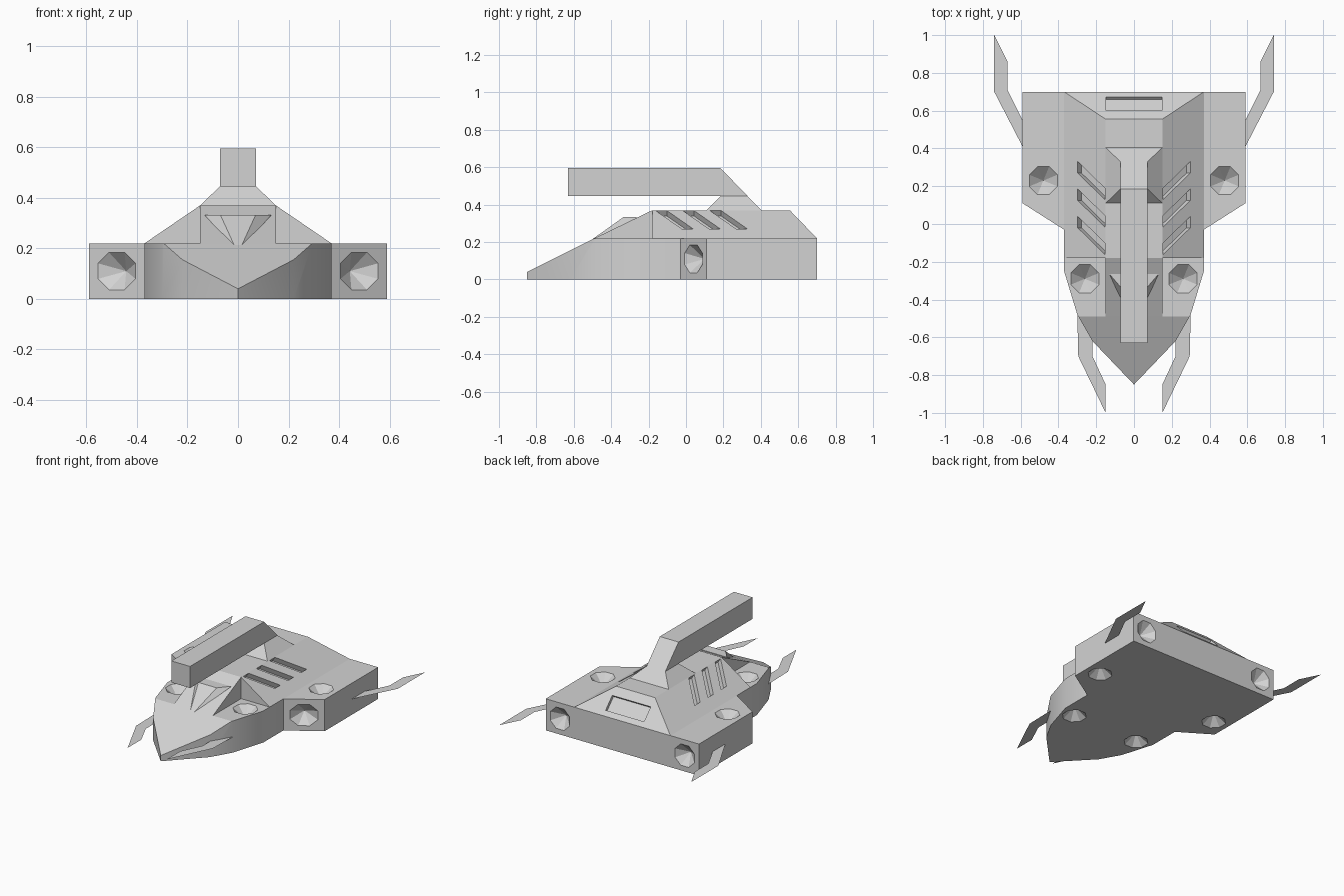
import bpy, bmesh, math
from mathutils import Vector

cube = bpy.data.objects.get("Cube")
if cube:
    bpy.data.objects.remove(cube, do_unlink=True)

grey = bpy.data.materials.new("light_grey")
grey.use_nodes = True
grey.diffuse_color = (0.65, 0.65, 0.65, 1)
grey.node_tree.nodes["Principled BSDF"].inputs["Base Color"].default_value = (0.65, 0.65, 0.65, 1)


def finish(name, bm):
    bmesh.ops.recalc_face_normals(bm, faces=bm.faces[:])
    mesh = bpy.data.meshes.new(name)
    bm.to_mesh(mesh)
    bm.free()
    mesh.materials.append(grey)
    ob = bpy.data.objects.new(name, mesh)
    bpy.context.collection.objects.link(ob)
    return ob


def both(points):
    """Points together with their mirror images across x = 0."""
    return [(s * x, y, z) for x, y, z in points for s in (1, -1)]


def add_hull(bm, points):
    verts = [bm.verts.new(p) for p in points]
    bmesh.ops.convex_hull(bm, input=verts)


def convex(name, points):
    bm = bmesh.new()
    add_hull(bm, points)
    bmesh.ops.dissolve_limit(bm, angle_limit=0.01, verts=bm.verts[:], edges=bm.edges[:])
    return finish(name, bm)


def carve(ob, solids):
    """Cut a list of convex solids out of an object."""
    bm = bmesh.new()
    for points in solids:
        add_hull(bm, points)
    cutter = finish("cutter", bm)
    cutter.hide_render = True
    mod = ob.modifiers.new("carve", 'BOOLEAN')
    mod.operation = 'DIFFERENCE'
    mod.solver = 'EXACT'
    mod.object = cutter
    bpy.context.view_layer.objects.active = ob
    bpy.ops.object.modifier_apply(modifier=mod.name)
    bpy.data.objects.remove(cutter, do_unlink=True)


def cone_pit(centre, u, v, normal):
    """Octagonal cone sunk into a face spanned by u and v."""
    c, u, v, n = Vector(centre), Vector(u), Vector(v), Vector(normal).normalized()
    ring = []
    for i in range(8):
        a = math.radians(22.5 + 45 * i)
        ring.append(c + 0.081 * (u * math.cos(a) + v * math.sin(a)) + n * 0.0005)
    return ring + [c - n * 0.07, c + n * 0.04]


# Lower hull: arrow-shaped slab with a sloping nose
half = [(0.22, -0.62), (0.30, -0.48), (0.37, -0.25), (0.37, -0.03), (0.59, 0.11), (0.59, 0.70)]
outline = [(0, -0.85)] + half + [(-x, y) for x, y in reversed(half)]
bm = bmesh.new()
base = bm.faces.new([bm.verts.new((x, y, 0)) for x, y in outline])
top = bmesh.ops.extrude_face_region(bm, geom=[base])
bmesh.ops.translate(bm, vec=(0, 0, 0.22), verts=[g for g in top["geom"] if isinstance(g, bmesh.types.BMVert)])
cut = bmesh.ops.bisect_plane(bm, geom=bm.verts[:] + bm.edges[:] + bm.faces[:],
                             plane_co=(0, -0.85, 0.04), plane_no=(0, -0.5, 1), clear_outer=True)
bmesh.ops.edgeloop_fill(bm, edges=[g for g in cut["geom_cut"] if isinstance(g, bmesh.types.BMEdge)])
hull = finish("lower_hull", bm)

# Cone-shaped thruster pits on the top, bottom, wing fronts and rear
X, Y, Z = Vector((1, 0, 0)), Vector((0, 1, 0)), Vector((0, 0, 1))
pits = []
for s in (1, -1):
    for x, y in ((0.48, 0.23), (0.26, -0.29)):
        pits.append(cone_pit((s * x, y, 0.22), X, Y, Z))
        pits.append(cone_pit((s * x, y, 0), X, Y, -Z))
    pits.append(cone_pit((s * 0.48, 0.70, 0.11), X, Z, Y))
    pits.append(cone_pit((s * 0.48, 0.04, 0.11), (1, s * 0.636, 0), Z, (s * 0.636, -1, 0)))
carve(hull, pits)
bpy.ops.object.select_all(action='DESELECT')
hull.select_set(True)
bpy.context.view_layer.objects.active = hull
bpy.ops.object.shade_smooth_by_angle(angle=math.radians(25))

# Raised ridge with sloping sides and rear
ridge = convex("upper_ridge", both([(0.37, -0.18, 0.22), (0.37, 0.70, 0.22),
                                    (0.15, -0.18, 0.37), (0.15, 0.555, 0.37)]))
slots = []
slope = Vector((0.15, 0, 0.22)).normalized()
for s in (1, -1):
    n = Vector((s * slope.x, 0, slope.z))
    for k in range(3):
        y = -0.145 * k
        corners = [Vector((s * x, y + dy, 0.37 - (x - 0.15) * 0.15 / 0.22))
                   for x, dy in ((0.298, 0.33), (0.298, 0.27), (0.153, 0.128), (0.153, 0.188))]
        slots.append([c + n * d for c in corners for d in (0.02, -0.035)])
# Rear hatch recess
rear = Vector((0, 0.15, 0.145)).normalized()
hatch = [Vector((x, y, 0.37 - (y - 0.555) * 0.15 / 0.145)) for x in (-0.148, 0.148) for y in (0.60, 0.673)]
slots.append([c + rear * d for c in hatch for d in (0.02, -0.02)])
carve(ridge, slots)

# Sloping centre deck and low hump ahead of the ridge
convex("front_deck", both([(0.15, -0.49, 0.22), (0.15, -0.18, 0.22), (0.15, -0.18, 0.37)]))
convex("deck_hump", [(0, -0.55, 0.18), (0, -0.45, 0.2)] + both(
    [(0.13, -0.265, 0.333), (0.07, -0.335, 0.333), (0.13, -0.265, 0.25)]))

# Gun: flared neck and square barrel with a slanted rear
convex("gun_neck", both([(0.15, 0.11, 0.37), (0.15, 0.405, 0.37), (0.072, 0.185, 0.445), (0.072, 0.33, 0.445)]))
convex("gun_barrel", both([(0.072, -0.63, 0.445), (0.072, -0.63, 0.595),
                           (0.072, 0.185, 0.595), (0.072, 0.33, 0.445)]))

# Flat bent fins at the nose and tail
fins = {
    "tail_fin": [(0.59, 0.41), (0.74, 0.70), (0.74, 1.0), (0.67, 0.86), (0.67, 0.71), (0.59, 0.55)],
    "nose_fin": [(0.30, -0.48), (0.295, -0.70), (0.15, -1.0), (0.15, -0.85), (0.22, -0.70), (0.22, -0.62)],
}
for name, shape in fins.items():
    for side, s in (("left", 1), ("right", -1)):
        bm = bmesh.new()
        face = bm.faces.new([bm.verts.new((s * x, y, 0.11)) for x, y in shape])
        face.normal_update()
        if face.normal.z < 0:
            face.normal_flip()
        mesh = bpy.data.meshes.new(f"{side}_{name}")
        bm.to_mesh(mesh)
        bm.free()
        mesh.materials.append(grey)
        bpy.context.collection.objects.link(bpy.data.objects.new(mesh.name, mesh))
